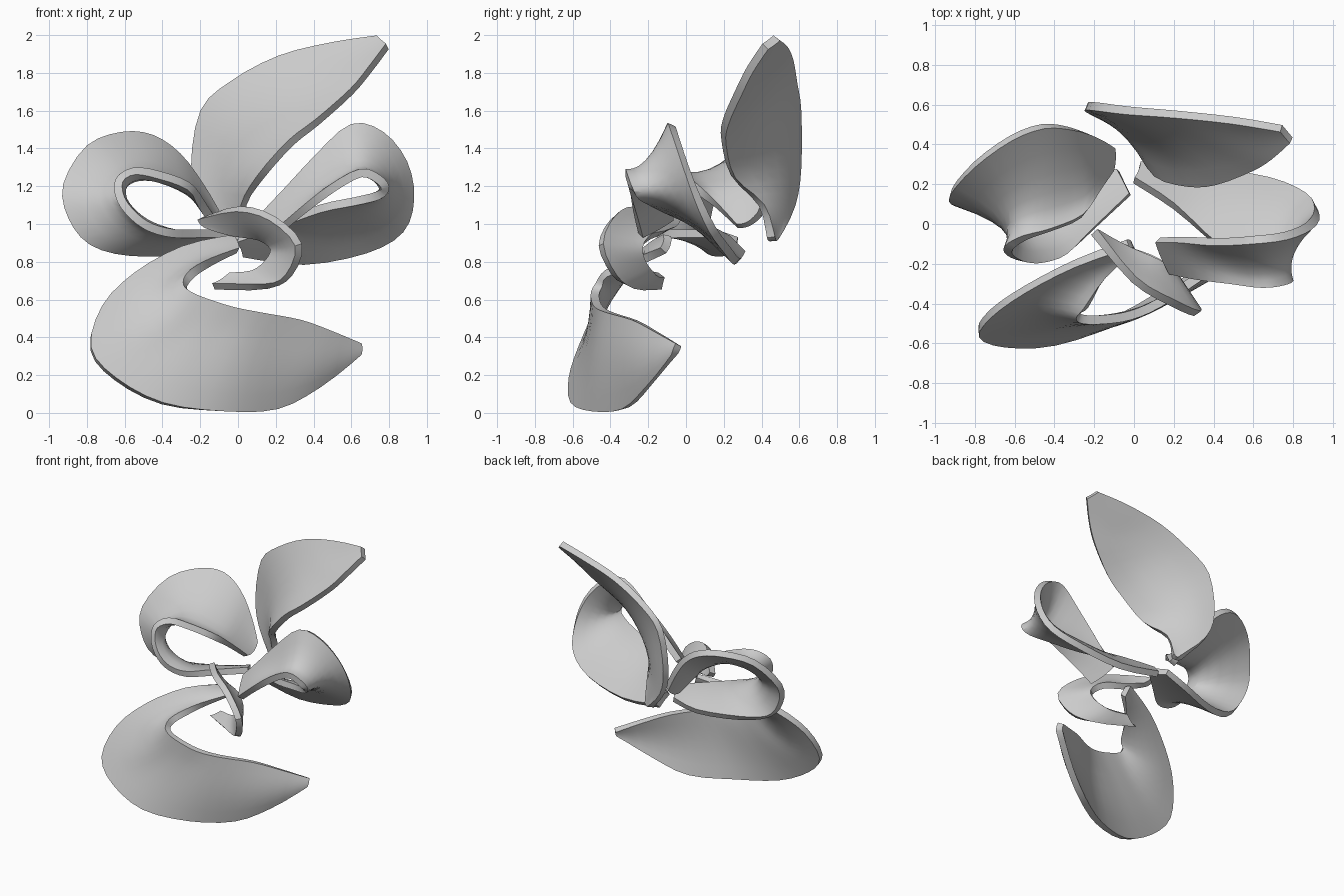
import bpy
from mathutils import Vector

THICK = 0.045
ACROSS = 6      # strips across each petal
STEPS = 3       # steps between stations along each petal


def catmull(pts, i, t):
    p0, p1 = pts[max(i - 1, 0)], pts[i]
    p2, p3 = pts[i + 1], pts[min(i + 2, len(pts) - 1)]
    return 0.5 * (2 * p1 + (p2 - p0) * t + (2 * p0 - 5 * p1 + 4 * p2 - p3) * t * t
                  + (3 * p1 - p0 - 3 * p2 + p3) * t ** 3)


def smooth_path(pts):
    out = [catmull(pts, i, k / STEPS) for i in range(len(pts) - 1) for k in range(STEPS)]
    return out + [pts[-1]]


def petal(name, stations):
    """Loft a thick strip; each station is outer edge, middle, inner edge (xyz each)."""
    outer, mid, inner = (smooth_path([Vector(s[j:j + 3]) for s in stations])
                         for j in (0, 3, 6))
    verts, faces = [], []
    for a, b, c in zip(outer, mid, inner):
        for k in range(ACROSS + 1):
            u = k / ACROSS
            verts.append(a * (1 - u) * (1 - 2 * u) + b * 4 * u * (1 - u) + c * u * (2 * u - 1))
    w = ACROSS + 1
    for r in range(len(outer) - 1):
        for k in range(ACROSS):
            i = r * w + k
            faces.append((i, i + 1, i + w + 1, i + w))
    me = bpy.data.meshes.new(name)
    me.from_pydata(verts, [], faces)
    ob = bpy.data.objects.new(name, me)
    bpy.context.collection.objects.link(ob)
    bpy.ops.object.select_all(action='DESELECT')
    ob.select_set(True)
    bpy.context.view_layer.objects.active = ob
    m = ob.modifiers.new("thickness", 'SOLIDIFY')
    m.thickness, m.offset = THICK, 0
    bpy.ops.object.modifier_apply(modifier=m.name)
    bpy.ops.object.shade_smooth_by_angle()
    return ob


# Tall upright petal at the back
petal("top_petal", [
    (-.03, .48, .92, -.01, .46, .91, .02, .45, .93),
    (-.19, .56, 1.10, -.07, .49, 1.10, .03, .40, 1.10),
    (-.24, .59, 1.30, -.04, .47, 1.29, .12, .25, 1.25),
    (-.19, .59, 1.60, .05, .44, 1.47, .28, .20, 1.43),
    (-.03, .57, 1.75, .20, .42, 1.64, .42, .21, 1.54),
    (.22, .55, 1.88, .40, .41, 1.76, .60, .28, 1.70),
    (.50, .52, 1.95, .58, .43, 1.86, .70, .34, 1.82),
    (.74, .48, 1.985, .765, .45, 1.96, .79, .42, 1.94)])

# Right petal, looping forward and back under itself
petal("right_petal", [
    (.12, -.08, 1.03, .15, -.16, .98, .19, -.24, .94),
    (.25, -.08, 1.17, .28, -.17, 1.10, .33, -.27, 1.06),
    (.42, -.09, 1.36, .47, -.19, 1.22, .50, -.30, 1.19),
    (.60, -.08, 1.52, .62, -.20, 1.32, .65, -.32, 1.27),
    (.76, -.06, 1.48, .72, -.18, 1.30, .74, -.31, 1.24),
    (.88, -.01, 1.33, .78, -.15, 1.22, .78, -.29, 1.19),
    (.92, .06, 1.14, .78, -.09, 1.15, .74, -.25, 1.15),
    (.87, .14, .97, .70, -.02, 1.07, .62, -.19, 1.12),
    (.68, .22, .86, .53, .06, 1.00, .43, -.11, 1.08),
    (.35, .27, .80, .28, .16, .91, .20, .09, .99),
    (.03, .30, .84, .02, .26, .88, .00, .22, .92)])

# Left petal, a wider loop with a narrow throat
petal("left_petal", [
    (-.11, .39, 1.05, -.11, .33, 1.00, -.12, .27, .99),
    (-.20, .44, 1.20, -.19, .28, 1.11, -.19, .16, 1.10),
    (-.32, .48, 1.36, -.27, .21, 1.19, -.26, .04, 1.20),
    (-.46, .49, 1.455, -.41, .17, 1.26, -.42, -.03, 1.26),
    (-.62, .43, 1.47, -.53, .13, 1.27, -.55, -.07, 1.28),
    (-.80, .30, 1.40, -.62, .08, 1.23, -.63, -.12, 1.23),
    (-.92, .16, 1.20, -.66, .01, 1.14, -.62, -.16, 1.13),
    (-.89, .11, 1.03, -.61, -.03, 1.05, -.55, -.19, 1.04),
    (-.78, .10, .90, -.52, -.03, .98, -.46, -.19, .98),
    (-.57, .15, .85, -.38, .00, .93, -.34, -.15, .95),
    (-.27, .25, .86, -.23, .11, .92, -.20, -.02, .95),
    (-.08, .27, .91, -.05, .21, .93, -.02, .15, .95)])

# Large lip sweeping round the bottom
petal("bottom_petal", [
    (-.03, -.10, .94, -.01, -.10, .90, .00, -.12, .86),
    (-.30, -.20, .87, -.22, -.23, .82, -.14, -.26, .80),
    (-.55, -.33, .73, -.38, -.37, .69, -.24, -.42, .74),
    (-.72, -.45, .56, -.48, -.44, .57, -.28, -.46, .68),
    (-.78, -.55, .34, -.45, -.50, .45, -.25, -.48, .64),
    (-.65, -.60, .18, -.35, -.51, .37, -.15, -.48, .60),
    (-.40, -.59, .05, -.20, -.50, .33, -.02, -.46, .56),
    (-.08, -.48, .01, .00, -.46, .28, .12, -.40, .53),
    (.20, -.32, .025, .22, -.35, .27, .32, -.27, .49),
    (.42, -.20, .14, .44, -.22, .28, .48, -.16, .43),
    (.64, -.06, .31, .645, -.05, .335, .64, -.04, .36)])

# Small curled petal in the middle
petal("centre_petal", [
    (-.20, -.04, 1.03, -.18, -.05, 1.00, -.15, -.07, .98),
    (.00, -.28, 1.08, -.02, -.20, 1.02, -.03, -.13, .95),
    (.18, -.39, 1.03, .12, -.28, .98, .12, -.19, .93),
    (.32, -.45, .89, .25, -.34, .88, .19, -.24, .87),
    (.27, -.38, .73, .21, -.30, .77, .16, -.22, .80),
    (.15, -.29, .67, .11, -.23, .70, .08, -.17, .74),
    (-.13, -.14, .67, -.09, -.14, .69, -.04, -.13, .73)])
